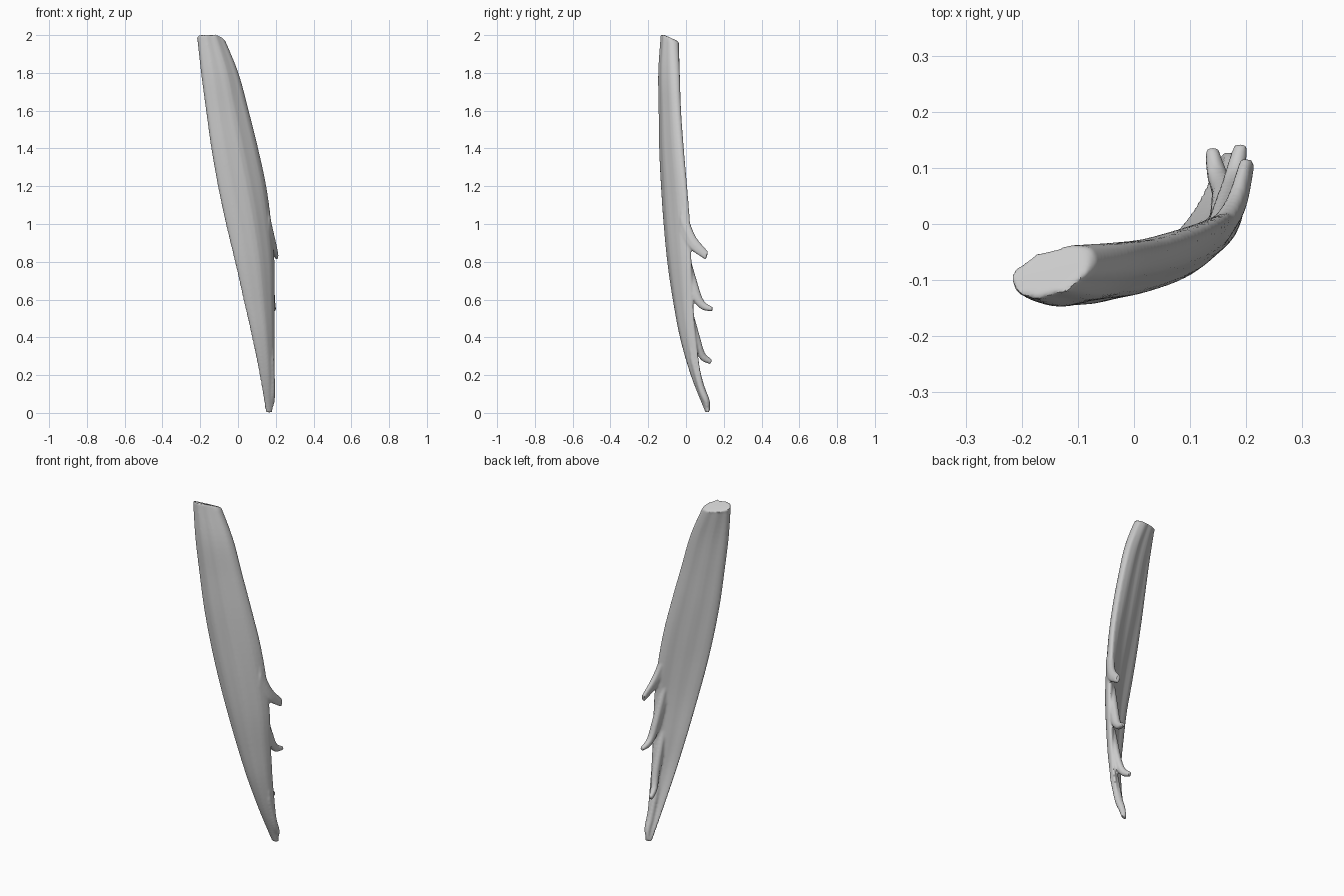
import bpy, bmesh, math
from mathutils import Vector

if "Cube" in bpy.data.objects:
    bpy.data.objects.remove(bpy.data.objects["Cube"])

SIDES = 32


def spline(pts, t):
    """Catmull-Rom sample of a list of vectors, t from 0 to 1."""
    n = len(pts) - 1
    i = min(int(t * n), n - 1)
    f = t * n - i
    p1, p2 = pts[i], pts[i + 1]
    p0 = pts[i - 1] if i > 0 else p1 * 2 - p2
    p3 = pts[i + 2] if i + 2 <= n else p2 * 2 - p1
    return 0.5 * (2 * p1 + (p2 - p0) * f + (2 * p0 - 5 * p1 + 4 * p2 - p3) * f * f
                  + (3 * p1 - p0 - 3 * p2 + p3) * f ** 3)


def strip(name, left, right, shape, steps, ripple=0.0, top_shear=0.0):
    """Loft lens-shaped sections between two edge curves; shape = (thickness, camber)."""
    left = [Vector(p) for p in left]
    right = [Vector(p) for p in right]
    shape = [Vector(p) for p in shape]
    mid = [(a + b) / 2 for a, b in zip(left, right)]
    bm = bmesh.new()
    rings = []
    for i in range(steps + 1):
        t = i / steps
        a, b = spline(left, t), spline(right, t)
        thick, camber = spline(shape, t)
        path = spline(mid, min(t + .02, 1)) - spline(mid, max(t - .02, 0))
        n = path.cross(b - a).normalized()
        ring = []
        for k in range(SIDES):
            th = 2 * math.pi * k / SIDES
            u = 0.5 - 0.5 * math.cos(th)
            s = math.sin(th)
            half = math.copysign(abs(s) ** 0.8, s) * thick / 2
            half *= 1 + ripple * math.sin(8 * th + 3 * t)      # fibre ridges
            p = a.lerp(b, u) + n * (half + camber * 4 * u * (1 - u))
            if i == 0:
                p.z -= top_shear * max(0, p.y + 0.12)
            ring.append(bm.verts.new(p))
        rings.append(ring)
    for r0, r1 in zip(rings, rings[1:]):
        for k in range(SIDES):
            j = (k + 1) % SIDES
            bm.faces.new((r0[k], r0[j], r1[j], r1[k]))
    bm.faces.new(rings[0])
    bm.faces.new(rings[-1])
    bmesh.ops.recalc_face_normals(bm, faces=bm.faces)
    me = bpy.data.meshes.new(name)
    bm.to_mesh(me)
    bm.free()
    ob = bpy.data.objects.new(name, me)
    bpy.context.collection.objects.link(ob)
    return ob


# Main muscle belly, from the cut top down to the lowest tip
belly = strip("muscle_belly",
      [(-.215, -.11, 2), (-.194, -.12, 1.8), (-.168, -.12, 1.6), (-.14, -.118, 1.4),
       (-.105, -.11, 1.2), (-.063, -.098, 1), (-.015, -.082, .8), (.03, -.055, .6),
       (.075, -.02, .4), (.115, .035, .2), (.148, .108, .003)],
      [(-.083, -.058, 2), (0, -.047, 1.8), (.055, -.038, 1.6), (.105, -.022, 1.4),
       (.148, -.002, 1.2), (.175, .016, 1), (.191, .025, .8), (.192, .034, .6),
       (.192, .05, .4), (.192, .078, .2), (.182, .12, .003)],
      [(.08, .003), (.084, .012), (.08, .014), (.08, .018), (.074, .024), (.066, .03),
       (.058, .028), (.05, .024), (.04, .02), (.03, .012), (.018, 0)],
      60, ripple=.06, top_shear=.4)

# Tendon slips peeling off the back edge: (outer edge, inner edge)
slips = {
    "upper_slip": ([(.15, -.01, 1.1), (.178, .045, .945), (.197, .117, .853)],
                   [(.145, -.03, .93), (.185, .025, .865), (.208, .105, .81)]),
    "middle_slip": ([(.15, -.005, .92), (.166, .06, .69), (.176, .094, .595), (.187, .144, .557)],
                    [(.15, -.02, .72), (.175, .028, .61), (.184, .08, .55), (.194, .138, .538)]),
    "lower_slip": ([(.155, .005, .65), (.155, .065, .43), (.143, .094, .325), (.133, .137, .28)],
                   [(.16, 0, .46), (.165, .045, .34), (.153, .082, .28), (.144, .128, .258)]),
    "end_slip": ([(.17, .03, .38), (.18, .09, .16), (.185, .12, .07), (.172, .123, .012)],
                 [(.165, .03, .25), (.17, .07, .11), (.165, .1, .045), (.16, .113, .003)]),
}
for name, (outer, inner) in slips.items():
    sizes = [(.046, 0), (.044, 0), (.036, 0), (.024, 0)][-len(outer):]
    strip(name, inner, outer, sizes, 20, ripple=.05)

# Fuse the slips into the belly and soften the joins
bpy.ops.object.select_all(action='SELECT')
bpy.context.view_layer.objects.active = belly
bpy.ops.object.join()
remesh = belly.modifiers.new("fuse", 'REMESH')
remesh.mode = 'VOXEL'
remesh.voxel_size = 0.006
smooth = belly.modifiers.new("soften", 'SMOOTH')
smooth.factor = 0.5
smooth.iterations = 4
for mod in ("fuse", "soften"):
    bpy.ops.object.modifier_apply(modifier=mod)
bpy.ops.object.shade_smooth_by_angle(angle=math.radians(40))
